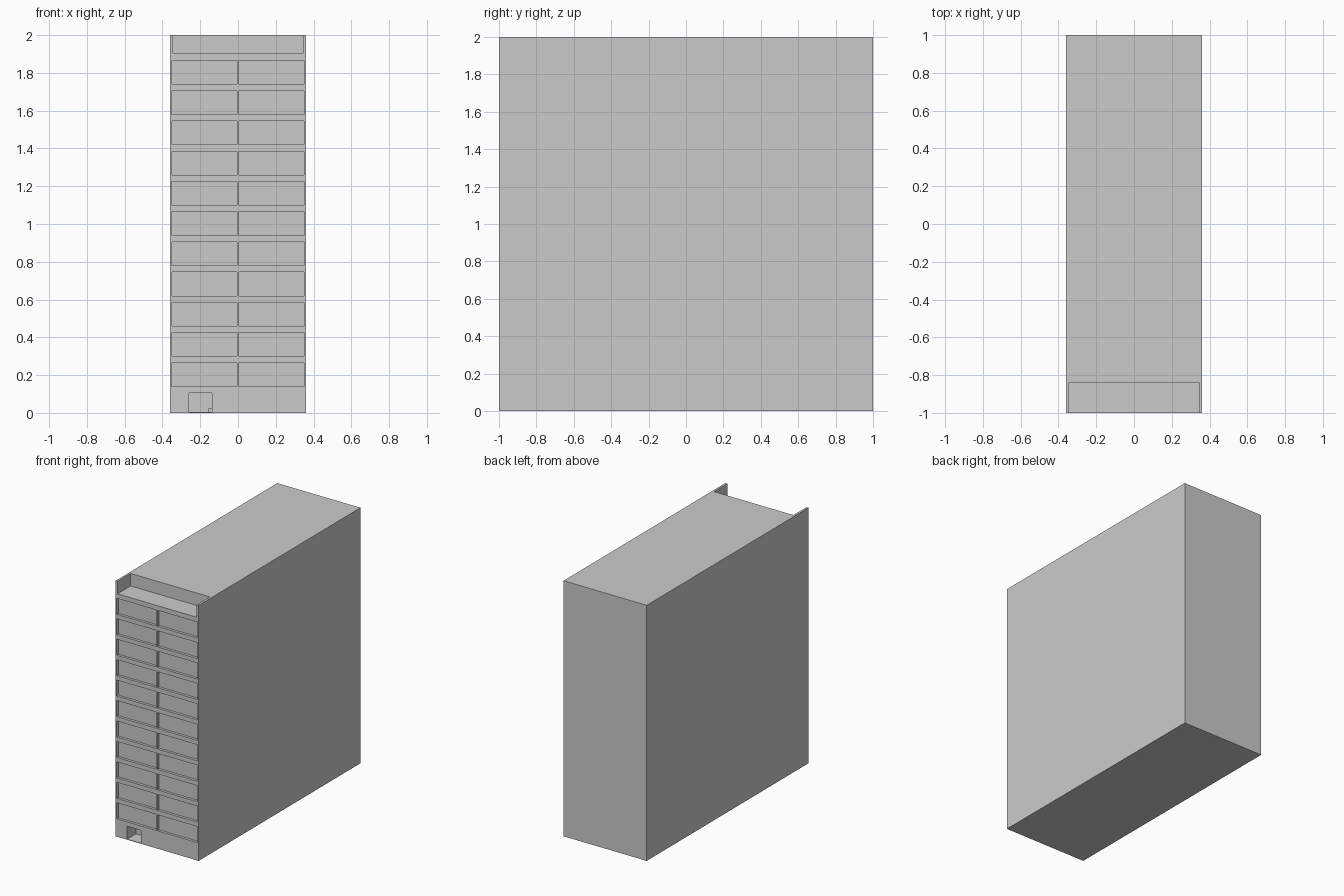
import bpy, bmesh
from mathutils import Matrix, Vector

if "Cube" in bpy.data.objects:
    bpy.data.objects.remove(bpy.data.objects["Cube"])


def boxes(name, bounds):
    """One mesh object made of axis-aligned boxes (x0, x1, y0, y1, z0, z1)."""
    bm = bmesh.new()
    for x0, x1, y0, y1, z0, z1 in bounds:
        mid = Vector((x0 + x1, y0 + y1, z0 + z1)) / 2
        size = Matrix.Diagonal((x1 - x0, y1 - y0, z1 - z0, 1))
        bmesh.ops.create_cube(bm, size=1, matrix=Matrix.Translation(mid) @ size)
    mesh = bpy.data.meshes.new(name)
    bm.to_mesh(mesh)
    bm.free()
    ob = bpy.data.objects.new(name, mesh)
    bpy.context.collection.objects.link(ob)
    return ob


W, FRONT, OUT = 0.36, -1.0, -1.1

# Main tower block
tower = boxes("tower_block", [(-W, W, FRONT, 1, 0, 2)])

# Window bays: eleven floors, two bays each
cuts = []
for floor in range(11):
    z = 0.14 + 0.16 * floor
    for x0, x1 in ((-0.35, -0.004), (0.004, 0.35)):
        cuts.append((x0, x1, OUT, FRONT + 0.02, z, z + 0.125))

# Open roof terrace and entrance recess
cuts.append((-0.343, 0.343, OUT, -0.838, 1.902, 2.1))
cuts.append((-0.26, -0.138, OUT, -0.89, 0.004, 0.105))

cutter = boxes("recess_cutter", cuts)
cutter.hide_render = True
cutter.hide_viewport = False
cutter.display_type = 'WIRE'
mod = tower.modifiers.new("recesses", 'BOOLEAN')
mod.operation = 'DIFFERENCE'
mod.solver = 'EXACT'
mod.object = cutter

# Small block in the corner of the entrance
boxes("entrance_step", [(-0.158, -0.138, -0.91, -0.889, 0.003, 0.024)])
